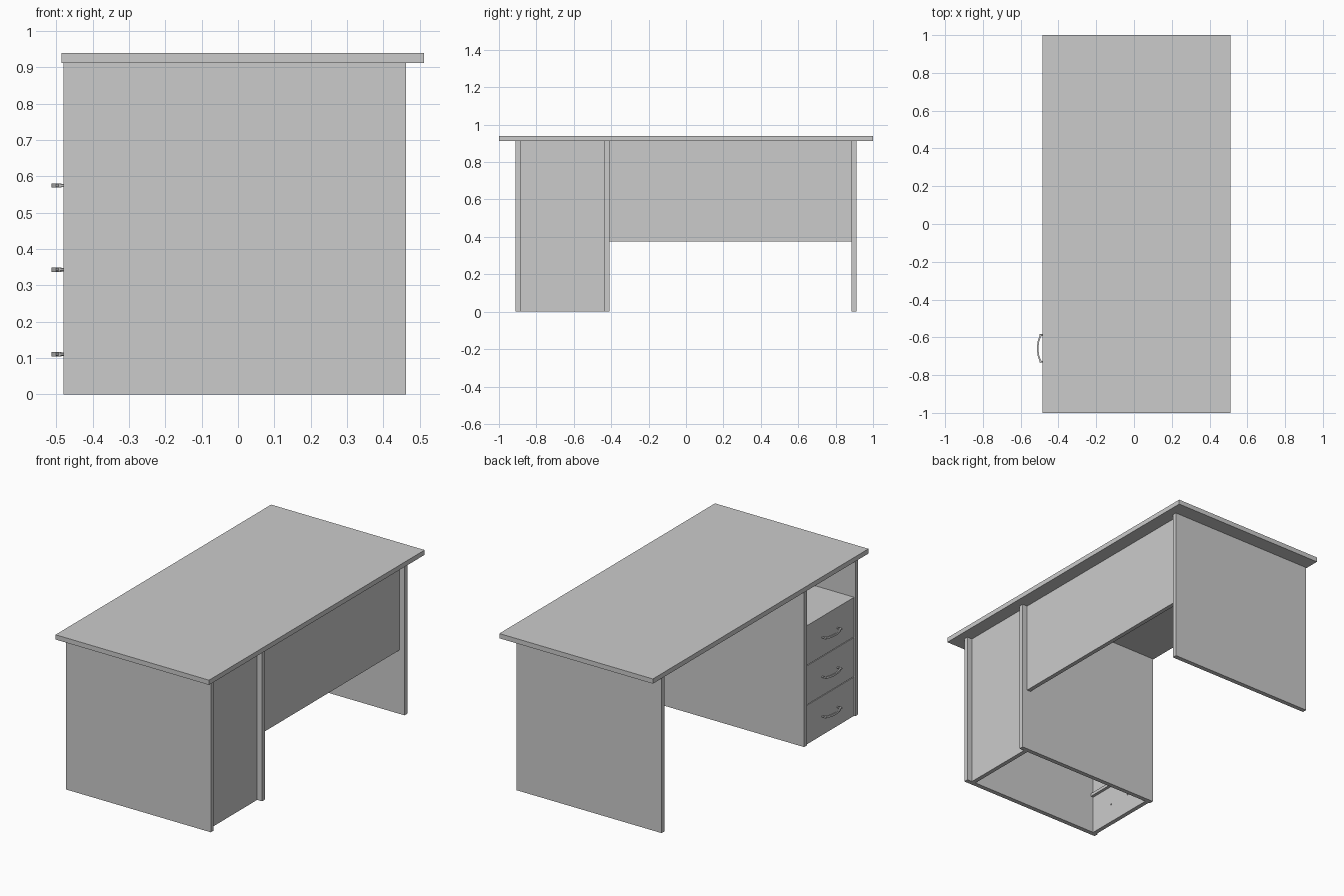
import bpy, bmesh, math

if "Cube" in bpy.data.objects:
    bpy.data.objects.remove(bpy.data.objects["Cube"])


def box(name, x, y, z):
    """Axis-aligned board given its (min, max) range on each axis."""
    bm = bmesh.new()
    bmesh.ops.create_cube(bm, size=1)
    for v in bm.verts:
        v.co = [r[0] if c < 0 else r[1] for c, r in zip(v.co, (x, y, z))]
    return finish(name, bm)


def finish(name, bm, smooth=False):
    bmesh.ops.recalc_face_normals(bm, faces=bm.faces)
    mesh = bpy.data.meshes.new(name)
    bm.to_mesh(mesh)
    bm.free()
    ob = bpy.data.objects.new(name, mesh)
    bpy.context.collection.objects.link(ob)
    if smooth:
        bpy.context.view_layer.objects.active = ob
        ob.select_set(True)
        bpy.ops.object.shade_smooth_by_angle(angle=math.radians(30))
        ob.select_set(False)
    return ob


TOP = 0.912
IN_Y = (-0.885, -0.436)      # space between the pedestal sides
PITCH = 0.232                # drawer spacing

# Desktop
box("desktop", (-0.485, 0.512), (-1, 1), (TOP, 0.94))

# Upright side panels
for name, y in (("pedestal_outer_side", (-0.912, -0.885)),
                ("pedestal_inner_side", (-0.436, -0.41)),
                ("far_leg_panel", (0.885, 0.912))):
    box(name, (-0.48, 0.462), y, (0, TOP))

# Back panels, slightly recessed
box("modesty_panel", (0.405, 0.43), (-0.41, 0.885), (0.375, TOP))
box("pedestal_back", (0.405, 0.43), IN_Y, (0, TOP))

# Open shelf above the drawers
box("open_shelf", (-0.472, 0.405), IN_Y, (0.672, 0.696))


def handle(index, z, yc=-0.659):
    # Bowed grip swept as a flat strip
    bm = bmesh.new()
    n, half = 12, 0.077
    rings = []
    for i in range(n + 1):
        t = 2 * i / n - 1
        x_out = -0.513 + 0.019 * abs(t) ** 2.5
        thick = 0.008
        y = yc + half * t
        y_in = yc + (half - 0.004) * t
        rings.append([bm.verts.new(p) for p in (
            (x_out, y, z - 0.006), (x_out, y, z + 0.006),
            (x_out + thick, y_in, z + 0.006), (x_out + thick, y_in, z - 0.006))])
    for a, b in zip(rings, rings[1:]):
        for k in range(4):
            bm.faces.new((a[k], a[(k + 1) % 4], b[(k + 1) % 4], b[k]))
    bm.faces.new(rings[0])
    bm.faces.new(rings[-1])
    finish(f"handle_grip_{index}", bm, True)
    # Two round posts passing through the drawer front
    for side in (-1, 1):
        bm = bmesh.new()
        bmesh.ops.create_cone(bm, cap_ends=True, segments=12,
                              radius1=0.0045, radius2=0.0045, depth=0.058)
        for v in bm.verts:
            x, y, h = v.co
            v.co = (h - 0.472, yc + side * 0.071 + y, z + x)
        finish(f"handle_post_{index}_{'left' if side < 0 else 'right'}", bm, True)


# Drawer fronts with handles, and rails between them
for i in range(3):
    z0 = i * PITCH
    z1 = z0 + PITCH - (0.004 if i < 2 else 0.024)
    box(f"drawer_front_{i + 1}", (-0.472, -0.447), IN_Y, (z0, 0.696 if i == 2 else z1) if i < 2 else (z0, 0.672))
    handle(i + 1, z0 + 0.111)
    if i < 2:
        zr = z0 + PITCH
        box(f"drawer_rail_{i + 1}", (-0.447, -0.43), IN_Y, (zr - 0.008, zr + 0.01))
